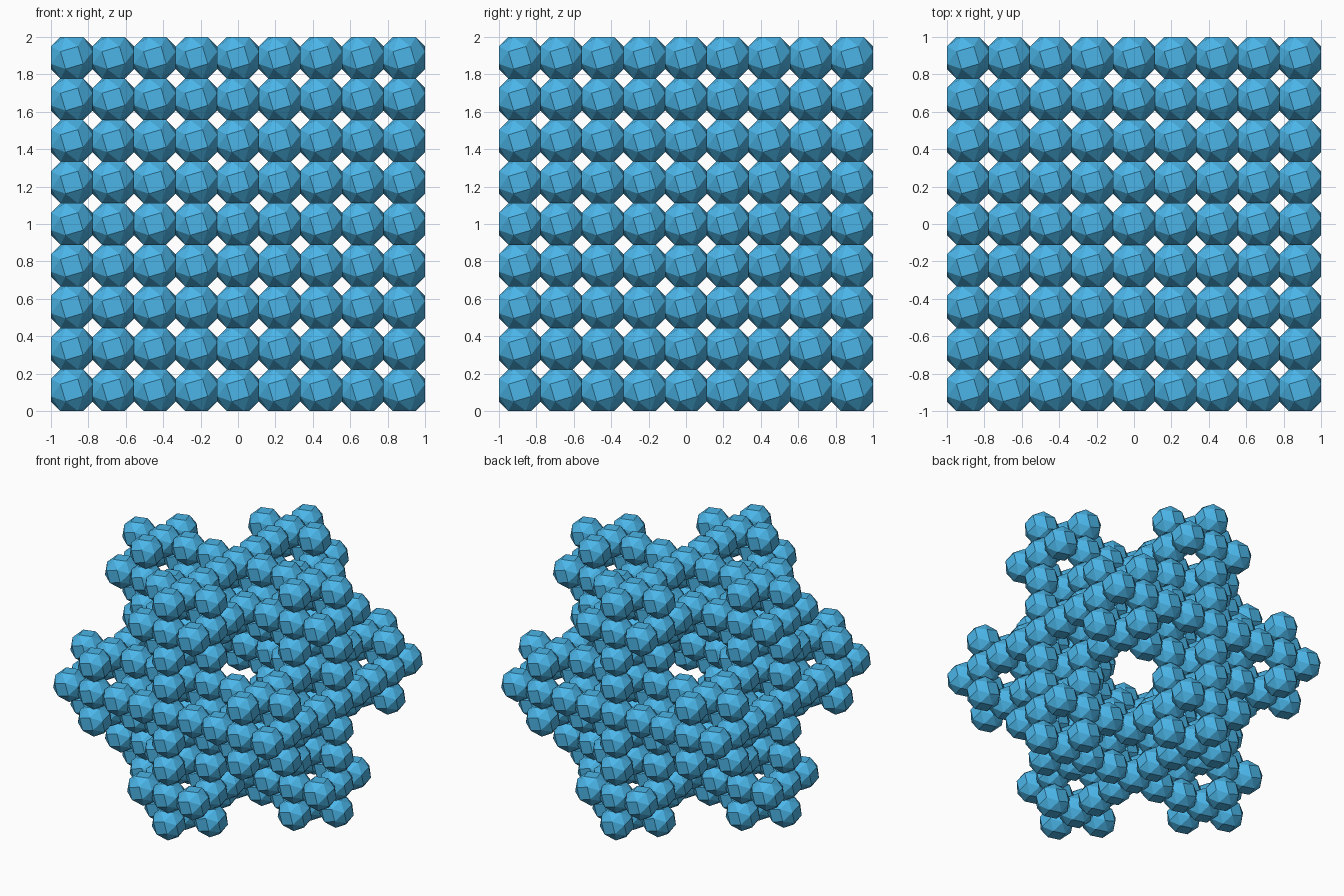
import bpy, bmesh, math
from itertools import product
from mathutils import Matrix, Vector

if "Cube" in bpy.data.objects:
    bpy.data.objects.remove(bpy.data.objects["Cube"])

CELL = 2 / 9                      # nine cells along each side
T = 1.839286755                   # tribonacci constant sets the snub cube shape


def snub_cube():
    """One snub cube whose square faces touch the sides of its cell."""
    bm = bmesh.new()
    base = (1, 1 / T, T)
    k = CELL / 2 / T
    for signs in product((-1, 1), repeat=3):
        even = signs.count(1) % 2 == 0
        a, b, c = base if even else (base[1], base[0], base[2])
        for p in ((a, b, c), (b, c, a), (c, a, b)):
            bm.verts.new(Vector(p[i] * signs[i] * k for i in range(3)))
    bmesh.ops.convex_hull(bm, input=bm.verts[:])
    bmesh.ops.dissolve_limit(bm, angle_limit=math.radians(2),
                             verts=bm.verts[:], edges=bm.edges[:])
    bmesh.ops.recalc_face_normals(bm, faces=bm.faces[:])
    mesh = bpy.data.meshes.new("snub_cube")
    bm.to_mesh(mesh)
    bm.free()
    return mesh


# 3x3x3 pattern without its corners and its centre
pattern = [Vector(o) for o in product((-1, 0, 1), repeat=3)
           if sum(map(abs, o)) in (1, 2)]

# Two levels of the pattern
unit = snub_cube()
bm = bmesh.new()
for outer in pattern:
    for inner in pattern:
        first = len(bm.verts)
        bm.from_mesh(unit)
        bm.verts.ensure_lookup_table()
        pos = (outer * 3 + inner) * CELL + Vector((0, 0, 1))
        bmesh.ops.transform(bm, matrix=Matrix.Translation(pos),
                            verts=bm.verts[first:])
mesh = bpy.data.meshes.new("fractal_snowflake")
bm.to_mesh(mesh)
bm.free()
bpy.data.meshes.remove(unit)

# Blue material
blue = bpy.data.materials.new("blue")
blue.diffuse_color = (0.07, 0.46, 0.80, 1)
blue.use_nodes = True
blue.node_tree.nodes["Principled BSDF"].inputs["Base Color"].default_value = blue.diffuse_color
mesh.materials.append(blue)
snowflake = bpy.data.objects.new("fractal_snowflake", mesh)
bpy.context.collection.objects.link(snowflake)
